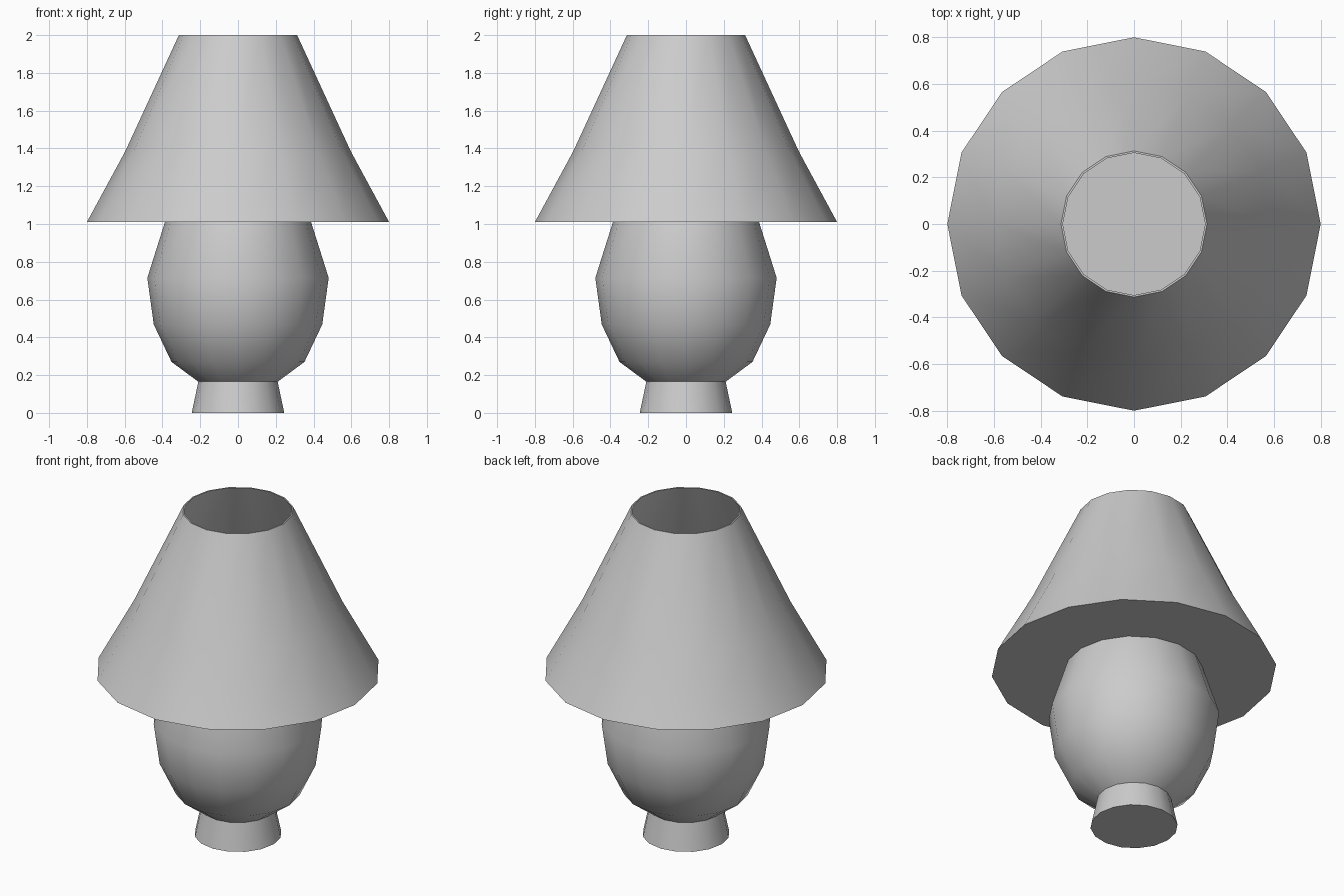
import bpy, bmesh
from math import radians, sin, cos, tau

if "Cube" in bpy.data.objects:
    bpy.data.objects.remove(bpy.data.objects["Cube"])

SIDES = 16


def lathe(name, profile, cap_start=False, cap_end=False):
    """Spin (radius, height) points around z into a low-poly surface."""
    bm = bmesh.new()
    rings = [[bm.verts.new((r * cos(tau * i / SIDES), r * sin(tau * i / SIDES), z))
              for i in range(SIDES)] for r, z in profile]
    for low, high in zip(rings, rings[1:]):
        for i in range(SIDES):
            j = (i + 1) % SIDES
            bm.faces.new((low[i], low[j], high[j], high[i]))
    if cap_start:
        bm.faces.new(rings[0][::-1])
    if cap_end:
        bm.faces.new(rings[-1])
    mesh = bpy.data.meshes.new(name)
    bm.to_mesh(mesh)
    bm.free()
    obj = bpy.data.objects.new(name, mesh)
    bpy.context.collection.objects.link(obj)
    bpy.ops.object.select_all(action='DESELECT')
    obj.select_set(True)
    bpy.context.view_layer.objects.active = obj
    bpy.ops.object.shade_smooth_by_angle(angle=radians(35))
    return obj


# Tapered foot
lathe("foot", [(0.245, 0), (0.21, 0.165)], cap_start=True)

# Rounded lamp body
lathe("body", [(0.21, 0.165), (0.352, 0.27), (0.446, 0.468),
               (0.48, 0.715), (0.387, 1.01)])

# Hollow shade: underside, outer wall, rim, inner wall, floor
lathe("shade", [(0.387, 1.01), (0.80, 1.01), (0.597, 1.385), (0.313, 2.0),
                (0.305, 2.0), (0.588, 1.385), (0.785, 1.018)], cap_end=True)
